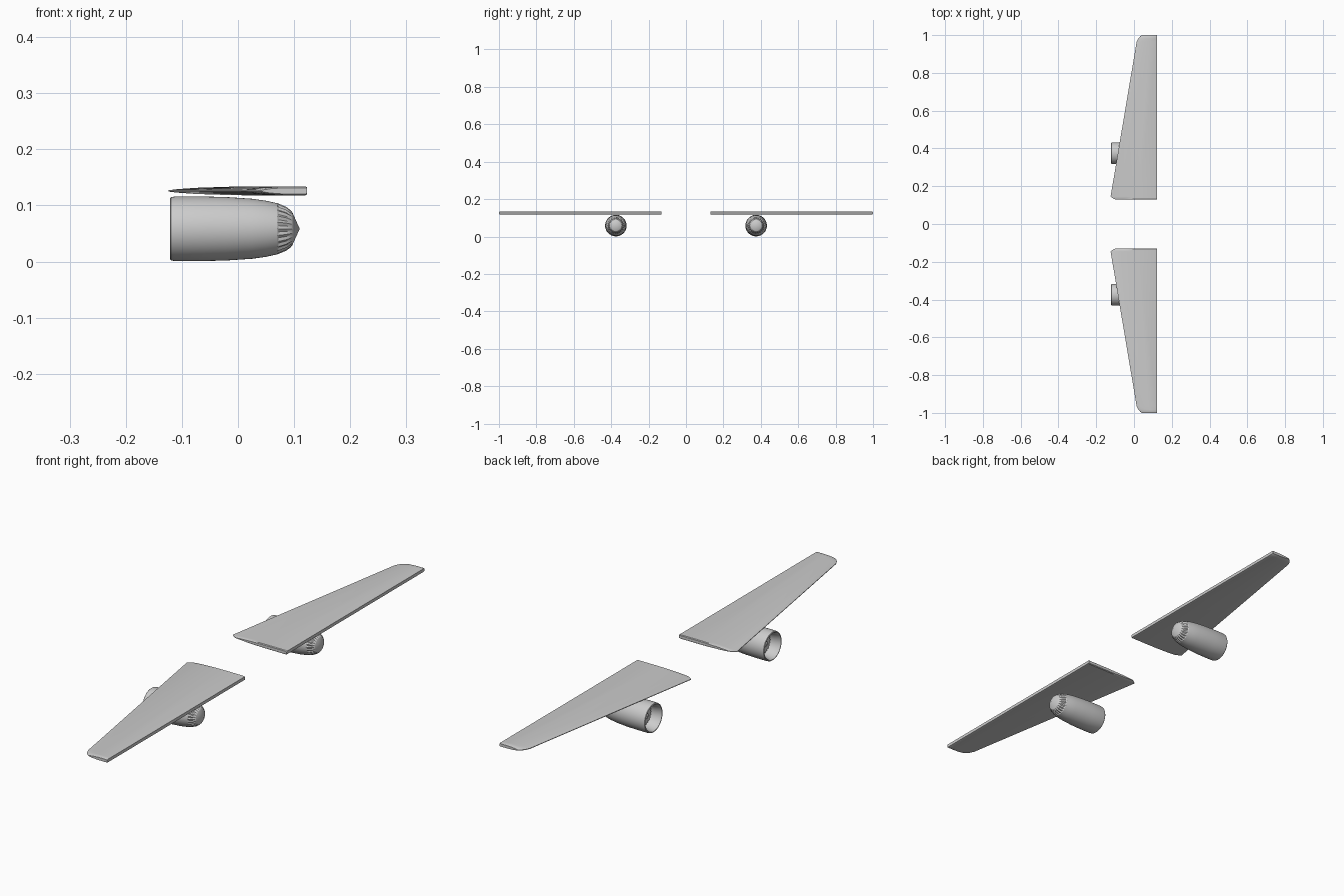
import bpy, bmesh, math

if "Cube" in bpy.data.objects:
    bpy.data.objects.remove(bpy.data.objects["Cube"])

ENGINE_Y, ENGINE_Z = 0.375, 0.0585
WING_Z, TRAIL_X = 0.126, 0.123
SEGS = 48


def make_object(name, bm, smooth=30):
    bmesh.ops.recalc_face_normals(bm, faces=bm.faces)
    mesh = bpy.data.meshes.new(name)
    bm.to_mesh(mesh)
    bm.free()
    obj = bpy.data.objects.new(name, mesh)
    bpy.context.collection.objects.link(obj)
    bpy.ops.object.select_all(action='DESELECT')
    obj.select_set(True)
    bpy.context.view_layer.objects.active = obj
    bpy.ops.object.shade_smooth_by_angle(angle=math.radians(smooth))
    return obj


def bridge(bm, a, b):
    n = len(a)
    for i in range(n):
        j = (i + 1) % n
        bm.faces.new((a[i], a[j], b[j], b[i]))


def wing(name, side):
    # stations along the span: y, leading edge x, thickness factor
    stations = [(0.130, -0.098, 0.7), (0.133, -0.108, 1.0), (0.145, -0.124, 1.0),
                (0.965, 0.014, 1.0), (0.982, 0.022, 1.0), (0.995, 0.034, 1.0),
                (1.0, 0.042, 0.7)]
    # section: chord fraction, half thickness
    section = [(0, 0.0012), (0.06, 0.003), (0.2, 0.0055), (0.45, 0.0075),
               (0.6, 0.008), (0.97, 0.008), (1, 0.0062)]
    bm = bmesh.new()
    rings = []
    for y, lead, k in stations:
        loop = [(c, h) for c, h in section] + [(c, -h) for c, h in reversed(section)]
        rings.append([bm.verts.new((lead + c * (TRAIL_X - lead), side * y, WING_Z + h * k))
                      for c, h in loop])
    for a, b in zip(rings, rings[1:]):
        bridge(bm, a, b)
    bm.faces.new(rings[0])
    bm.faces.new(rings[-1])
    return make_object(name, bm)


def revolve(name, side, profile, pleat=0.0, smooth=30):
    # lathe about the engine axis; third value scales the pleat depth
    bm = bmesh.new()
    rings = []
    for x, r, k in profile:
        if r == 0:
            rings.append([bm.verts.new((x, side * ENGINE_Y, ENGINE_Z))])
            continue
        ring = []
        for i in range(SEGS):
            t = 2 * math.pi * i / SEGS
            rr = r - (pleat * k if i % 2 else 0)
            ring.append(bm.verts.new((x, side * ENGINE_Y + rr * math.cos(t),
                                      ENGINE_Z + rr * math.sin(t))))
        rings.append(ring)
    for a, b in zip(rings, rings[1:]):
        if len(a) == len(b):
            bridge(bm, a, b)
        else:
            tip, ring = (a[0], b) if len(a) == 1 else (b[0], a)
            for i in range(SEGS):
                bm.faces.new((tip, ring[i], ring[(i + 1) % SEGS]))
    return make_object(name, bm, smooth)


for label, side in (("left", 1), ("right", -1)):
    wing(label + "_wing", side)
    # nacelle: inlet duct, rounded lip, outer shell
    revolve(label + "_nacelle", side, [
        (-0.070, 0.0, 0), (-0.070, 0.043, 0), (-0.095, 0.046, 0), (-0.117, 0.050, 0),
        (-0.1205, 0.0525, 0), (-0.121, 0.0545, 0), (-0.119, 0.0565, 0), (-0.112, 0.0575, 0),
        (-0.060, 0.0575, 0), (-0.020, 0.0565, 0), (0.025, 0.0535, 0),
        (0.050, 0.050, 0), (0.070, 0.0455, 0)])
    # pleated exhaust nozzle with a tail cone
    revolve(label + "_nozzle", side, [
        (0.070, 0.0455, 0), (0.072, 0.045, 1), (0.086, 0.039, 1), (0.094, 0.033, 0.8),
        (0.097, 0.029, 0), (0.110, 0.0, 0)], pleat=0.003, smooth=20)
    # pleated fan inside the inlet
    revolve(label + "_fan", side, [
        (-0.072, 0.044, 0), (-0.080, 0.043, 1), (-0.080, 0.018, 0),
        (-0.090, 0.010, 0), (-0.094, 0.0, 0)], pleat=0.006)
